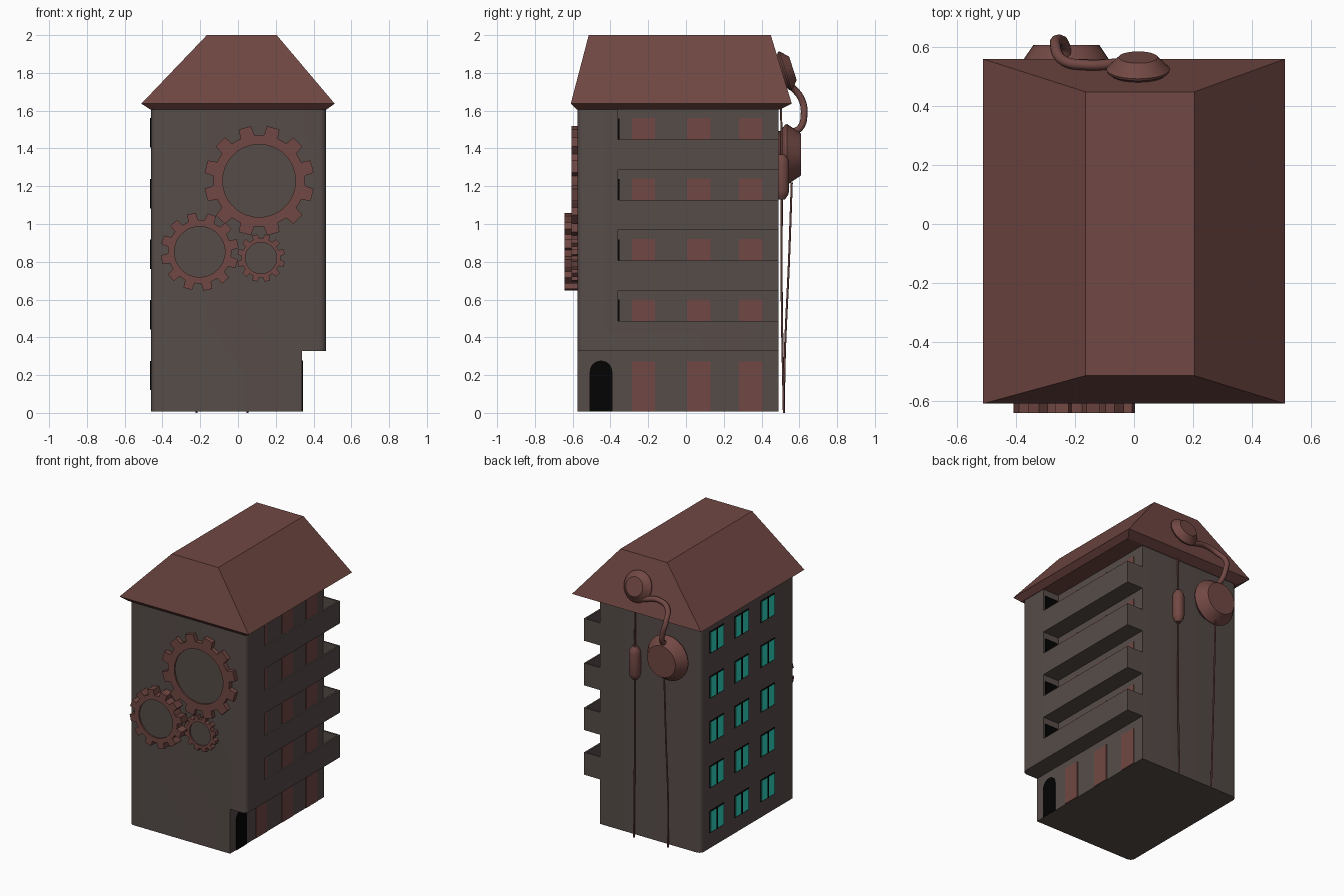
import bpy, bmesh, math
from mathutils import Vector, Matrix

if "Cube" in bpy.data.objects:
    bpy.data.objects.remove(bpy.data.objects["Cube"])


def mat(name, rgb):
    m = bpy.data.materials.new(name)
    m.diffuse_color = (*rgb, 1)
    m.use_nodes = True
    m.node_tree.nodes["Principled BSDF"].inputs["Base Color"].default_value = m.diffuse_color
    return m


WALL = mat("grey_wall", (0.094, 0.073, 0.066))
BROWN = mat("red_brown", (0.165, 0.064, 0.056))
BLACK = mat("black_door", (0.001, 0.001, 0.001))
TEAL = mat("teal_glass", (0.03, 0.66, 0.52))


def finish(name, bm, m, smooth=False):
    bmesh.ops.recalc_face_normals(bm, faces=bm.faces[:])
    me = bpy.data.meshes.new(name)
    bm.to_mesh(me)
    bm.free()
    if m:
        me.materials.append(m)
    ob = bpy.data.objects.new(name, me)
    bpy.context.collection.objects.link(ob)
    if smooth:
        smooth_object(ob)
    return ob


def smooth_object(ob):
    bpy.ops.object.select_all(action='DESELECT')
    ob.select_set(True)
    bpy.context.view_layer.objects.active = ob
    bpy.ops.object.shade_smooth_by_angle(angle=math.radians(30))


def add_box(bm, x, y, z):
    g = bmesh.ops.create_cube(bm, size=1)
    for v in g["verts"]:
        v.co = Vector((x[v.co.x > 0], y[v.co.y > 0], z[v.co.z > 0]))


def box(name, x, y, z, m):
    bm = bmesh.new()
    add_box(bm, x, y, z)
    return finish(name, bm, m)


def bridge(bm, rings, closed=False):
    """Quads between successive vertex rings, with end caps unless closed."""
    pairs = list(zip(rings, rings[1:])) + ([(rings[-1], rings[0])] if closed else [])
    for a, b in pairs:
        for i in range(len(a)):
            j = (i + 1) % len(a)
            bm.faces.new((a[i], a[j], b[j], b[i]))
    if not closed:
        bm.faces.new(rings[0])
        bm.faces.new(rings[-1])


def lathe(name, prof, origin, axis, m, n=32):
    rot = Vector(axis).to_track_quat('Z', 'Y').to_matrix().to_4x4()
    M = Matrix.Translation(origin) @ rot
    bm = bmesh.new()
    rings = [[bm.verts.new(M @ Vector((r * math.cos(2 * math.pi * i / n),
                                       r * math.sin(2 * math.pi * i / n), h)))
              for i in range(n)] for r, h in prof]
    bridge(bm, rings)
    return finish(name, bm, m, True)


def tube(name, pts, r, m):
    cu = bpy.data.curves.new(name, 'CURVE')
    cu.dimensions = '3D'
    cu.bevel_depth, cu.bevel_resolution = r, 3
    cu.resolution_u, cu.use_fill_caps = 8, True
    sp = cu.splines.new('BEZIER')
    sp.bezier_points.add(len(pts) - 1)
    for b, p in zip(sp.bezier_points, pts):
        b.co = p
        b.handle_left_type = b.handle_right_type = 'AUTO'
    cu.materials.append(m)
    ob = bpy.data.objects.new(name, cu)
    bpy.context.collection.objects.link(ob)


def gear(name, cx, cz, r_in, r_root, r_tip, n, phase, y0, y1):
    outer, inner = [], []
    for k in range(n):
        for f, r in ((-.3, r_root), (-.22, r_tip), (.22, r_tip), (.3, r_root), (.5, r_root)):
            a = 2 * math.pi * (k + f) / n + math.radians(phase)
            outer.append((cx + r * math.sin(a), cz + r * math.cos(a)))
            inner.append((cx + r_in * math.sin(a), cz + r_in * math.cos(a)))
    bm = bmesh.new()
    loops = [[bm.verts.new((x, y, z)) for x, z in pts]
             for pts, y in ((outer, y0), (inner, y0), (inner, y1), (outer, y1))]
    bridge(bm, loops, True)
    finish(name, bm, BROWN)
    # grey hub plate just behind the rim
    lathe(name + "_plate", [(r_in + .005, 0), (r_in + .005, y1 - y0 - .01)], (cx, y1, cz), (0, -1, 0), WALL, 48)


def arch(name, half, z0, z1, place):
    """Thin arched door; place(u, z, d) maps width, height and depth to space."""
    zs = z1 - half
    pts = [(-half, z0), (half, z0)]
    pts += [(half * math.cos(math.pi * i / 12), zs + half * math.sin(math.pi * i / 12)) for i in range(13)]
    bm = bmesh.new()
    bridge(bm, [[bm.verts.new(place(u, z, d)) for u, z in pts] for d in (0, 0.007)])
    finish(name, bm, BLACK)


FLOORS = [0.327 + 0.32 * k for k in range(4)]
ROOF_Z = 1.607
SIDE = .466

# main tower block with rounded upright corners, square at the balcony end
bm = bmesh.new()
add_box(bm, (-.46, SIDE), (-.575, .49), (.008, ROOF_Z))
edges = [e for e in bm.edges if abs(e.verts[0].co.z - e.verts[1].co.z) > 1
         and not (e.verts[0].co.x > 0 and e.verts[0].co.y > 0)]
verts = list({v for e in edges for v in e.verts})
bmesh.ops.bevel(bm, geom=verts + edges, offset=.035, segments=5, profile=.5, affect='EDGES')
tower = finish("tower_block", bm, WALL)

# cut the recessed ground floor and the balconies
cuts = [((.34, .6), (-.8, .8), (-.2, .327))]
for i, f in enumerate(FLOORS):
    top = FLOORS[i + 1] if i < 3 else 1.7
    cuts.append(((.34, .6), (-.36, .8), (f + .16, top)))
    cuts.append(((.34, SIDE - .012), (-.36, .478), (f + .012, f + .2)))
cutters = []
for c in cuts:
    ob = box("cutter", *c, None)
    ob.hide_render = True
    cutters.append(ob)
    md = tower.modifiers.new("cut", 'BOOLEAN')
    md.operation, md.solver, md.object = 'DIFFERENCE', 'EXACT', ob
dg = bpy.context.evaluated_depsgraph_get()
cut_mesh = bpy.data.meshes.new_from_object(tower.evaluated_get(dg))
tower.modifiers.clear()
tower.data = cut_mesh
cut_mesh.materials.clear()
cut_mesh.materials.append(WALL)
for p in cut_mesh.polygons:
    p.material_index = 0
for ob in cutters:
    bpy.data.objects.remove(ob)
smooth_object(tower)

# hipped roof with a short flared eave
bm = bmesh.new()
rings = []
for x0, x1, y0, y1, z in ((-.465, .47, -.58, .50, ROOF_Z), (-.512, .512, -.61, .56, 1.637),
                          (-.165, .205, -.515, .449, 2.0)):
    rings.append([bm.verts.new(p) for p in ((x0, y0, z), (x1, y0, z), (x1, y1, z), (x0, y1, z))])
bridge(bm, rings)
finish("roof", bm, BROWN)

# brown doors on the recessed side wall, all floors
for f in [.01] + [f + .012 for f in FLOORS]:
    for y in (-.225, .068, .343):
        box("side_door", (.338, .345), (y - .062, y + .062), (f, f + .262), BROWN)

# black doors: arched entrance and plain balcony ends
arch("entrance_door", .06, .008, .277, lambda u, z, d: (.337 + d, -.45 + u, z))
for f in FLOORS:
    box("balcony_door", (.352, SIDE - .014), (-.361, -.352), (f + .012, f + .272), BLACK)

# paired teal windows in black frames on the left wall
for k in range(5):
    z = .12 + .321 * k
    for y in (.312, .03, -.265):
        for s in (-1, 1):
            c = y + s * .041
            box("window_frame", (-.465, -.457), (c - .038, c + .038), (z, z + .156), BLACK)
            box("window_pane", (-.467, -.459), (c - .032, c + .032), (z + .006, z + .15), TEAL)

# front gears
gear("large_gear", .112, 1.229, .193, .243, .292, 12, 15, -.606, -.57)
gear("middle_gear", -.203, .853, .134, .168, .207, 12, 18, -.642, -.57)
gear("small_gear", .122, .82, .083, .103, .127, 12, 15, -.606, -.57)

# rear fittings: roof cap, wall dome, hanging capsule
lathe("roof_cap", [(.09, -.02), (.09, 0), (.106, .012), (.108, .02), (.066, .062)],
      (.014, .507, 1.805), (0, .953, .305), BROWN)
lathe("wall_dome", [(.12, -.01), (.125, .01), (.158, .037), (.161, .047), (.112, .12)],
      (-.23, .488, 1.368), (0, 1, 0), BROWN)
lathe("hanging_capsule", [(.017, 0), (.034, .025), (.039, .045), (.039, .195), (.034, .215), (.017, .238)],
      (.05, .507, 1.13), (0, 0, 1), BROWN, 24)

# bent pipe and cables
tube("bent_pipe", [(-.05, .545, 1.745), (-.16, .54, 1.765), (-.24, .555, 1.735), (-.268, .612, 1.66),
                   (-.252, .625, 1.58), (-.235, .605, 1.51), (-.23, .565, 1.485)], .018, BROWN)
tube("upper_cable", [(.05, .503, 1.63), (.05, .507, 1.36)], .0055, BROWN)
tube("left_cable", [(.05, .507, 1.14), (.052, .507, .6), (.05, .518, 0)], .0055, BROWN)
tube("right_cable", [(-.22, .56, 1.22), (-.222, .545, .8), (-.225, .523, .3), (-.22, .518, 0)], .0055, BROWN)
